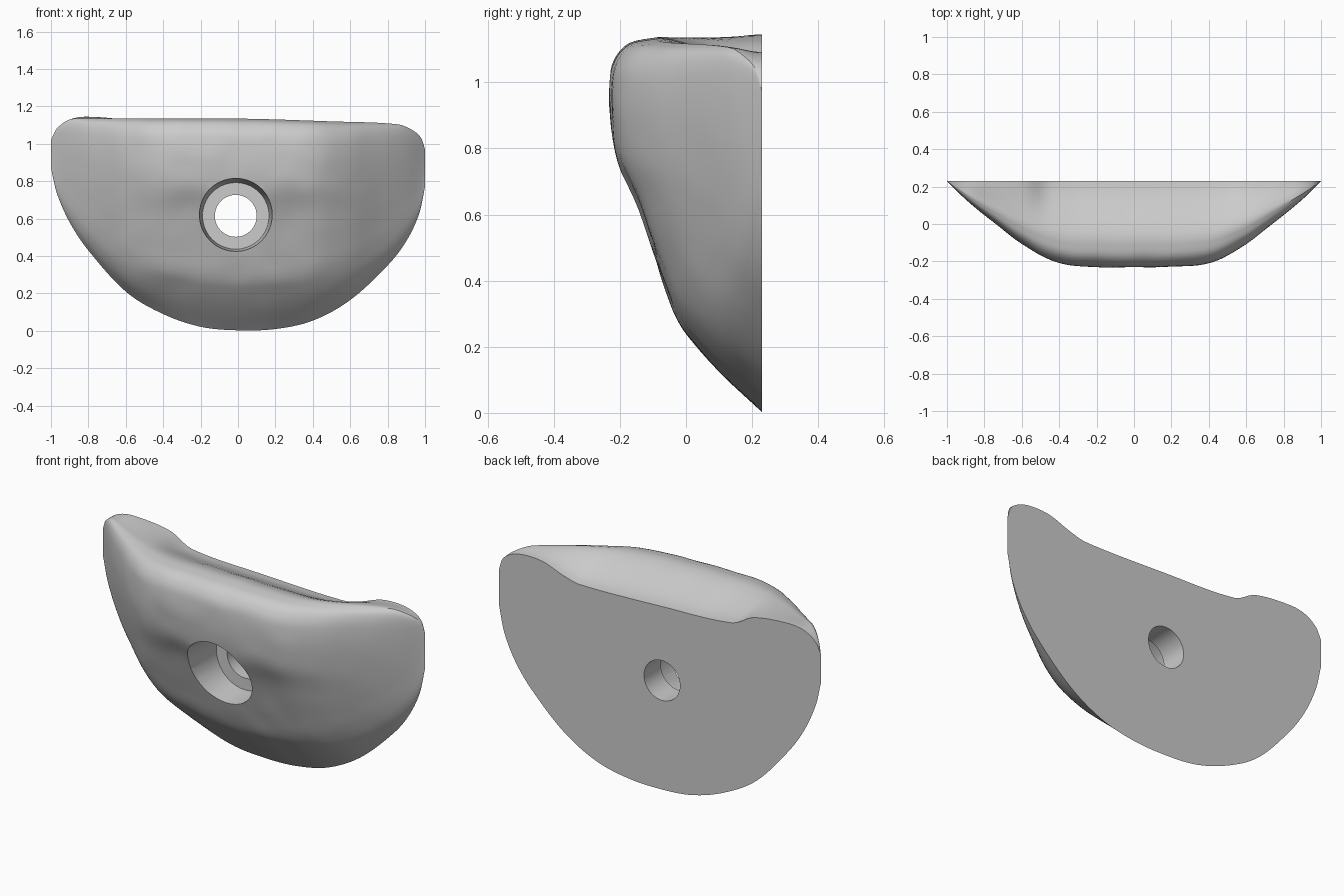
import bpy, bmesh, math
from mathutils import Vector, noise

if "Cube" in bpy.data.objects:
    bpy.data.objects.remove(bpy.data.objects["Cube"])


def curve(pts, x):
    """Smooth curve through (x, value) points."""
    n = len(pts)

    def slope(i):
        a, b = pts[max(i - 1, 0)], pts[min(i + 1, n - 1)]
        return (b[1] - a[1]) / (b[0] - a[0])
    i = 0
    while i < n - 2 and x > pts[i + 1][0]:
        i += 1
    (x0, v0), (x1, v1) = pts[i], pts[i + 1]
    h = x1 - x0
    t = min(max((x - x0) / h, 0), 1)
    return ((2*t**3 - 3*t**2 + 1) * v0 + (t**3 - 2*t**2 + t) * h * slope(i)
            + (3*t**2 - 2*t**3) * v1 + (t**3 - t**2) * h * slope(i + 1))


BACK = 0.23
# lower outline, front lip and rear top edge, each as (x, z)
LOWER = [(-1, .87), (-.97, .74), (-.9, .58), (-.8, .43), (-.6, .21), (-.4, .09), (-.2, .022),
         (0, .003), (.2, .01), (.4, .055), (.6, .165), (.8, .35), (.9, .48), (.97, .63), (1, .77)]
LIP = [(-1, 1.02), (-.97, 1.08), (-.9, 1.13), (-.8, 1.135), (0, 1.135), (.5, 1.12),
       (.85, 1.105), (.93, 1.075), (.98, 1.03), (1, .97)]
REAR = [(-1, 1.02), (-.97, 1.08), (-.9, 1.13), (-.8, 1.145), (-.58, 1.12), (-.45, 1.055),
        (0, 1.03), (.5, 1.017), (.6, 1.04), (.73, 1.085), (.85, 1.09), (.93, 1.07),
        (.98, 1.03), (1, .97)]
# share of the full depth at distance |x| from the middle
DEPTH = [(0, 1), (.2, .995), (.42, .94), (.6, .73), (.75, .48), (.9, .215), (1, 0)]
# side sections (y, relative height) from the lower edge to the lip: middle and rounder ends
MIDDLE = [(.23, 0), (.12, .09), (.03, .178), (-.025, .245), (-.075, .36), (-.142, .54),
          (-.208, .67), (-.228, .78), (-.23, .88), (-.216, .94), (-.17, .985), (-.09, 1)]
ENDS = [(.23, 0), (.11, .05), (.02, .125), (-.045, .22), (-.10, .33), (-.155, .46),
        (-.2, .6), (-.225, .72), (-.23, .84), (-.215, .92), (-.17, .975), (-.09, 1)]
TOP_STEPS = 8
COLS, ROWS = 88, 44

# hold body: side sections lofted across x
bm = bmesh.new()
grid = []
for c in range(COLS + 1):
    x = math.sin(math.pi * (c / COLS - .5))
    f = max(0, curve(DEPTH, abs(x)))
    w = min(max((abs(x) - .25) / .5, 0), 1)
    w = w * w * (3 - 2 * w)
    sec = [Vector(a).lerp(Vector(b), w) for a, b in zip(MIDDLE, ENDS)]
    ys = [(i, p[0]) for i, p in enumerate(sec)]
    zs = [(i, p[1]) for i, p in enumerate(sec)]
    lo, lip, rear = curve(LOWER, x), curve(LIP, x), curve(REAR, x)
    col = []
    for r in range(ROWS + 1):
        k = r / ROWS * (len(sec) - 1)
        col.append([x, curve(ys, k), lo + (lip - lo) * curve(zs, k)])
    for s in range(1, TOP_STEPS + 1):
        t = s / TOP_STEPS
        e = t * t * (3 - 2 * t)
        col.append([x, -.09 + (BACK + .09) * t, lip + (rear - lip) * e])
    ring = []
    for i, (px, py, pz) in enumerate(col):
        py = BACK - (BACK - py) * f
        if 0 < i < len(col) - 1:    # gentle hand-shaped unevenness
            py += .004 * f * noise.noise(Vector((px * 8, 3, pz * 8)))
        ring.append(bm.verts.new((px, min(py, BACK), pz)))
    grid.append(ring)
for a, b in zip(grid, grid[1:]):
    for i in range(len(a) - 1):
        bm.faces.new((a[i], b[i], b[i + 1], a[i + 1]))
# flat back
bm.faces.new([g[0] for g in grid] + grid[-1][1:-1] + [g[-1] for g in reversed(grid)]
             + grid[0][-2:0:-1])
bmesh.ops.recalc_face_normals(bm, faces=bm.faces)
mesh = bpy.data.meshes.new("hold_body")
bm.to_mesh(mesh)
bm.free()
body = bpy.data.objects.new("hold_body", mesh)
bpy.context.collection.objects.link(body)


# bolt hole and its wider, slightly tapered counterbore
def drill(name, r_front, r_rear, y0, y1):
    bpy.ops.mesh.primitive_cone_add(vertices=40, radius1=r_rear, radius2=r_front, depth=y1 - y0,
                                    location=(-.012, (y0 + y1) / 2, .615),
                                    rotation=(math.pi / 2, 0, 0))
    cutter = bpy.context.object
    cutter.name = name
    cutter.hide_render = True
    mod = body.modifiers.new(name, 'BOOLEAN')
    mod.operation, mod.solver, mod.object = 'DIFFERENCE', 'EXACT', cutter
    bpy.context.view_layer.objects.active = body
    bpy.ops.object.modifier_apply(modifier=name)
    bpy.data.objects.remove(cutter, do_unlink=True)


drill("counterbore", .203, .178, -.25, .08)
drill("bolt_hole", .112, .112, -.5, .5)

bpy.ops.object.select_all(action='DESELECT')
body.select_set(True)
bpy.context.view_layer.objects.active = body
bpy.ops.object.shade_smooth_by_angle(angle=math.radians(35))
